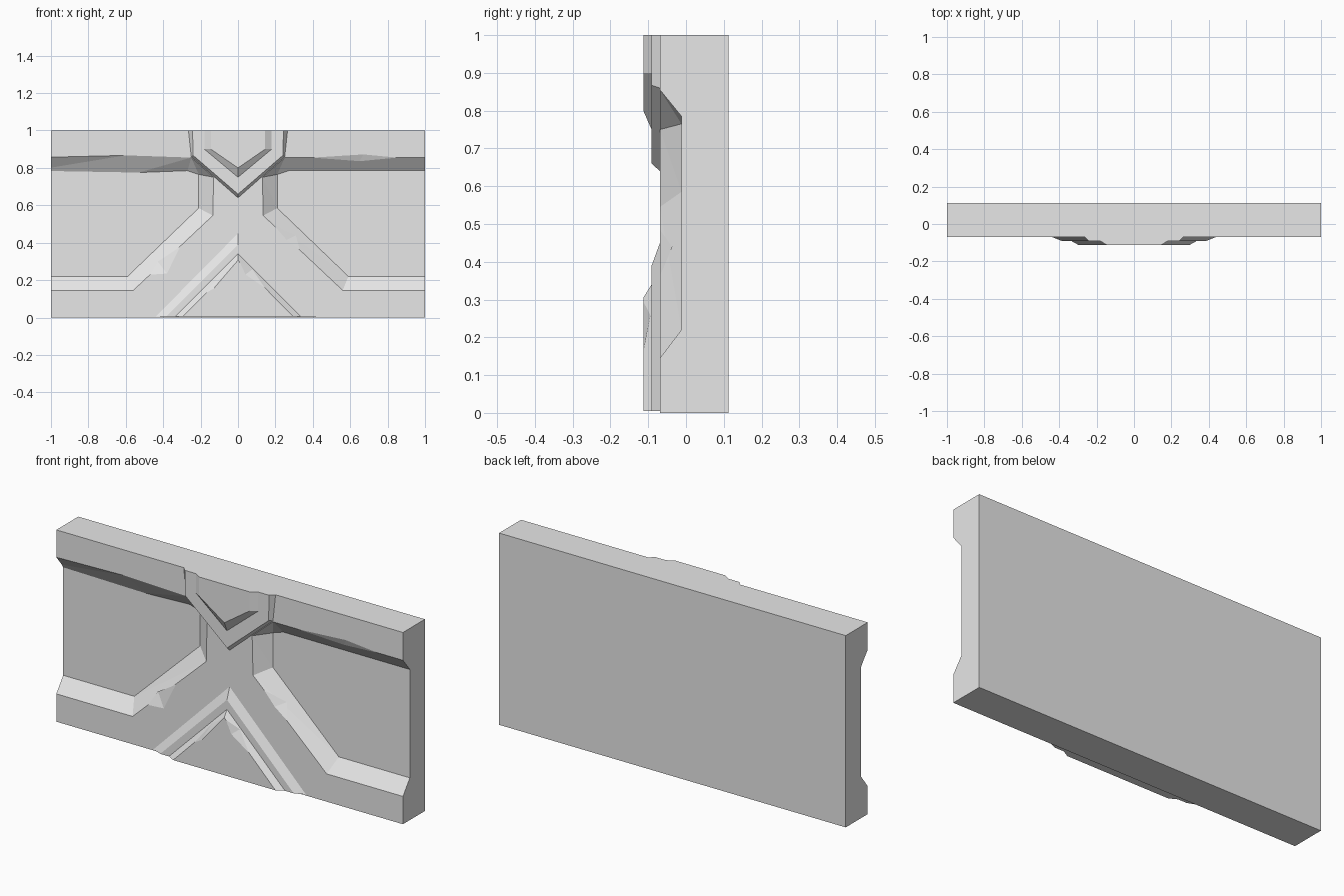
import bpy, bmesh

cube = bpy.data.objects.get("Cube")
if cube:
    bpy.data.objects.remove(cube, do_unlink=True)

# One plain stone grey
stone = bpy.data.materials.new("stone grey")
stone.use_nodes = True
stone.diffuse_color = (0.8, 0.8, 0.8, 1)
stone.node_tree.nodes["Principled BSDF"].inputs["Base Color"].default_value = (0.8, 0.8, 0.8, 1)

# Depths of the relief, from the back to the highest plate
BACK, FLOOR, FRAME, STEP, CREST = 0.112, -0.012, -0.069, -0.091, -0.113


def finish(name, bm):
    bmesh.ops.recalc_face_normals(bm, faces=bm.faces)
    mesh = bpy.data.meshes.new(name)
    bm.to_mesh(mesh)
    bm.free()
    mesh.materials.append(stone)
    obj = bpy.data.objects.new(name, mesh)
    bpy.context.collection.objects.link(obj)
    return obj


def loft(name, rings, triangles=False):
    """Solid through matching (x, z) outlines, each at its own depth y."""
    bm = bmesh.new()
    loops = [[bm.verts.new((x, y, z)) for x, z in pts] for pts, y in rings]
    n = len(loops[0])
    for a, b in zip(loops, loops[1:]):
        for i in range(n):
            j = (i + 1) % n
            bm.faces.new((a[i], a[j], b[j], b[i]))
    bm.faces.new(loops[0])
    bm.faces.new(loops[-1])
    if triangles:
        bmesh.ops.triangulate(bm, faces=bm.faces)
    return finish(name, bm)


def hull(name, points):
    bm = bmesh.new()
    for p in points:
        bm.verts.new(p)
    bmesh.ops.convex_hull(bm, input=bm.verts)
    return finish(name, bm)


def cut(target, cutter):
    cutter.hide_render = True
    mod = target.modifiers.new("cut", "BOOLEAN")
    mod.operation = "DIFFERENCE"
    mod.solver = "EXACT"
    mod.object = cutter
    bpy.context.view_layer.objects.active = target
    bpy.ops.object.modifier_apply(modifier=mod.name)
    bpy.data.objects.remove(cutter, do_unlink=True)


def chip(target, a, b, face, slope):
    """Break a crease between a and b, biting into the face and the slope."""
    mid = [(p + q) / 2 for p, q in zip(a, b)]
    outside = (mid[0] + (slope[0] - mid[0]) * 0.5, mid[1] - 0.03,
               mid[2] + (slope[2] - mid[2]) * 0.5)
    cut(target, hull("chip_cutter", [a, b, face, slope, outside]))


def mirrored(half):
    """Close a symmetric outline from its +x half, listed towards the middle."""
    return half + [(-x, z) for x, z in reversed(half) if x > 0]


# Wall panel with a bevelled recess on each side
panel = loft("wall_panel", [([(-1, 0), (1, 0), (1, 1), (-1, 1)], y) for y in (BACK, FRAME)])
rim = [(1.1, 0.145), (0.56, 0.145), (0.135, 0.545), (0.13, 0.75), (0.25, 0.855)]
floor = [(1.1, 0.22), (0.59, 0.22), (0.21, 0.585), (0.21, 0.765), (0.27, 0.785)]
for side, rim_top, floor_top in ((-1, (0.6, 0.867), (0.53, 0.775)),
                                 (1, (0.6, 0.855), (0.6, 0.785))):
    outer = [(side * x, z) for x, z in rim + [rim_top, (1.1, 0.855)]]
    inner = [(side * x, z) for x, z in floor + [floor_top, (1.1, 0.785)]]
    cut(panel, loft("recess_cutter", [(outer, -0.2), (outer, FRAME), (inner, FLOOR)], True))

# Worn edges around the recesses
chip(panel, (-0.47, FRAME, 0.229), (-0.31, FRAME, 0.378),
     (-0.38, FRAME, 0.235), (-0.43, -0.045, 0.30))
chip(panel, (0.20, FRAME, 0.484), (0.33, FRAME, 0.362),
     (0.26, FRAME, 0.415), (0.31, -0.035, 0.44))
chip(panel, (0.40, FRAME, 0.855), (0.85, FRAME, 0.855),
     (0.67, FRAME, 0.872), (0.65, -0.053, 0.835))

# Pointed plates hanging from the top edge
loft("top_plate", [
    (mirrored([(0.265, 1), (0.25, 0.86), (0, 0.64)]), FRAME),
    (mirrored([(0.243, 1), (0.24, 0.867), (0, 0.66)]), STEP)])
loft("top_inner_plate", [
    (mirrored([(0.18, 1), (0.18, 0.9), (0, 0.75)]), STEP),
    (mirrored([(0.145, 1), (0.145, 0.9), (0, 0.8)]), CREST)])

# Stepped gable rising from the bottom edge
BASE = 0.005
loft("gable_plate", [
    (mirrored([(0.44, BASE), (0, 0.45)]), FRAME),
    (mirrored([(0.385, BASE), (0, 0.39)]), STEP)])
gable = loft("gable_inner_plate", [
    (mirrored([(0.335, BASE), (0, 0.34)]), STEP),
    (mirrored([(0.295, BASE), (0, 0.305)]), CREST)])

# Worn edges of the gable
chip(gable, (0.01, CREST, 0.295), (0.143, CREST, 0.159),
     (0.04, CREST, 0.23), (0.077, -0.094, 0.258))
chip(gable, (-0.01, CREST, 0.295), (-0.17, CREST, 0.132),
     (-0.13, CREST, 0.155), (-0.08, -0.096, 0.25))
